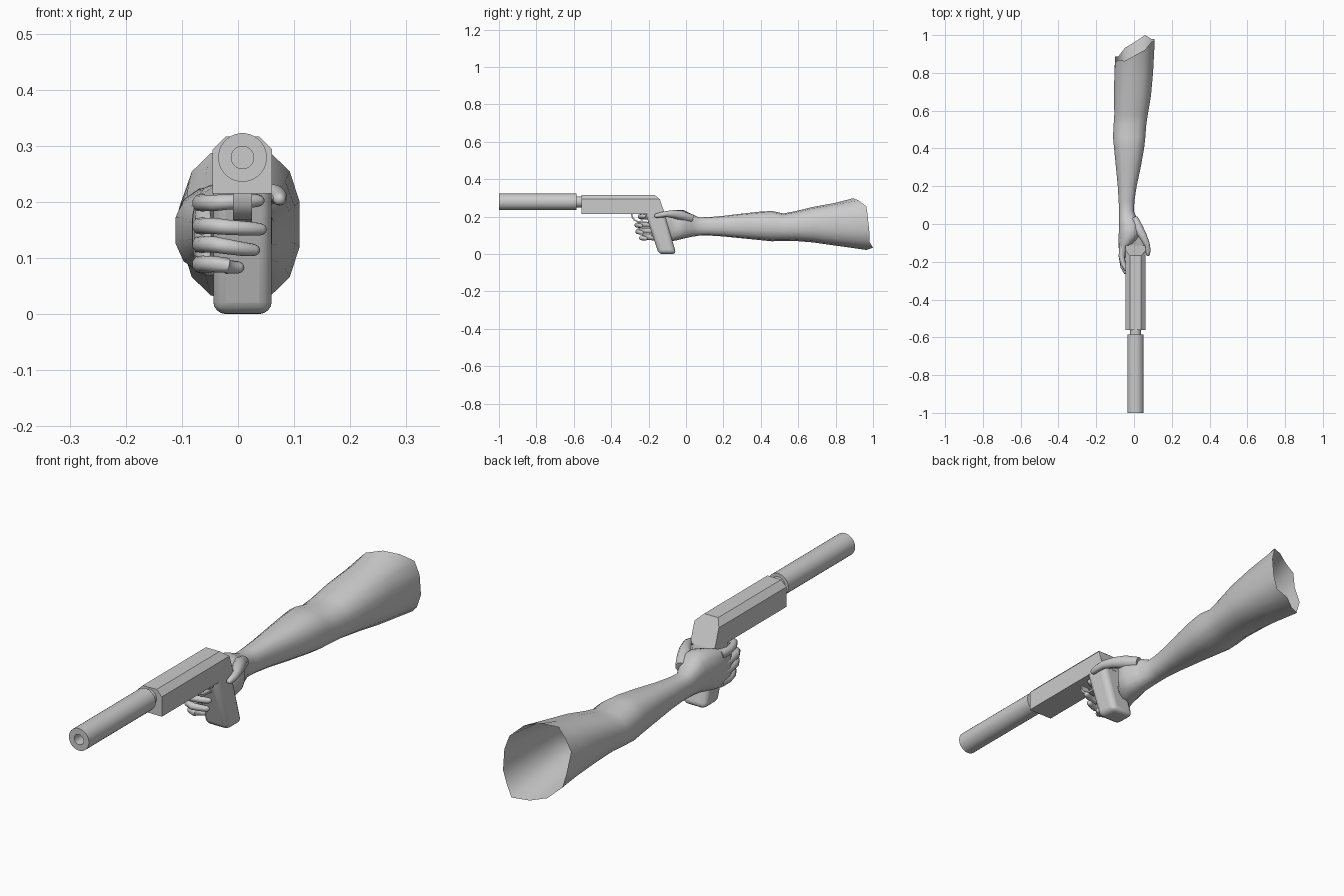
import bpy, bmesh, math
from mathutils import Vector

if "Cube" in bpy.data.objects:
    bpy.data.objects.remove(bpy.data.objects["Cube"])

GX = 0.008  # centre line of the gun


def finish(name, verts, faces, angle=35):
    me = bpy.data.meshes.new(name)
    me.from_pydata([tuple(v) for v in verts], [], faces)
    bm = bmesh.new()
    bm.from_mesh(me)
    bmesh.ops.recalc_face_normals(bm, faces=bm.faces)
    bm.to_mesh(me)
    bm.free()
    ob = bpy.data.objects.new(name, me)
    bpy.context.collection.objects.link(ob)
    bpy.ops.object.select_all(action='DESELECT')
    ob.select_set(True)
    bpy.context.view_layer.objects.active = ob
    bpy.ops.object.shade_smooth_by_angle(angle=math.radians(angle))
    return ob


def skin(rings, cap_start=True, cap_end=True):
    n = len(rings[0])
    verts = [v for r in rings for v in r]
    faces = [(i*n + j, i*n + (j+1) % n, (i+1)*n + (j+1) % n, (i+1)*n + j)
             for i in range(len(rings) - 1) for j in range(n)]
    if cap_start:
        faces.append(tuple(range(n)))
    if cap_end:
        faces.append(tuple(range(len(verts) - n, len(verts))))
    return verts, faces


def ellipse(c, side, up, a, b, n, power=1.0):
    def f(v):
        return math.copysign(abs(v) ** power, v)
    return [c + side * a * f(math.cos(t)) + up * b * f(math.sin(t))
            for t in (2 * math.pi * (k + .5) / n for k in range(n))]


def finger(name, pts):
    # pts: x, y, z, radius; rounded tip added at the end
    c = [Vector(p[:3]) for p in pts]
    r = [p[3] for p in pts]
    d = (c[-1] - c[-2]).normalized()
    c += [c[-1] + d * r[-1] * .6, c[-1] + d * r[-1] * .95]
    r += [r[-1] * .8, r[-1] * .4]
    rings = []
    for i, p in enumerate(c):
        t = (c[min(i+1, len(c)-1)] - c[max(i-1, 0)]).normalized()
        side = t.cross(Vector((0, 0, 1))).normalized()
        rings.append(ellipse(p, side, side.cross(t), r[i], r[i], 10))
    return finish(name, *skin(rings), angle=70)


# arm and palm: y, x min, x max, z min, z max
rows = [(.93, -.102, .112, .022, .298), (.80, -.106, .103, .045, .274),
        (.68, -.108, .092, .062, .252), (.58, -.106, .075, .070, .228),
        (.52, -.110, .066, .070, .217), (.46, -.113, .062, .068, .230),
        (.40, -.107, .055, .074, .227), (.30, -.097, .037, .084, .216),
        (.20, -.087, .015, .094, .204), (.12, -.082, .003, .099, .197),
        (.07, -.080, .000, .098, .196), (.03, -.080, .016, .092, .214),
        (-.01, -.080, .036, .083, .234), (-.05, -.082, .040, .073, .236),
        (-.085, -.083, .012, .068, .232), (-.12, -.082, -.028, .068, .220),
        (-.165, -.078, -.043, .072, .212), (-.185, -.070, -.048, .080, .206)]
X, Z = Vector((1, 0, 0)), Vector((0, 0, 1))
rings = [ellipse(Vector(((x0+x1)/2, y, (z0+z1)/2)), X, Z, (x1-x0)/2, (z1-z0)/2, 14, .82)
         for y, x0, x1, z0, z1 in rows]
# slanted open end of the arm
for v in rings[0]:
    v.y = min(1.0, .925 + .55 * v.x - .18 * (v.z - .16) + .012 * math.sin(60 * v.z))
rings[0][-1].y = rings[0][-2].y = 0.98
rings[0][-3].y = 1.0
finish("arm", *skin(rings, cap_start=False), angle=70)

# thumb
finger("thumb", [(.0, .03, .190, .022), (.022, -.02, .205, .027), (.048, -.065, .213, .022),
                 (.068, -.105, .214, .016), (.074, -.135, .209, .014), (.074, -.157, .205, .012)])

# fingers wrapped around the front of the grip: height, drop, reach, tip x
for name, z, drop, y, tip in [("index_finger", .198, -.004, -.245, .036),
                              ("middle_finger", .157, .006, -.262, .040),
                              ("ring_finger", .124, .010, -.258, .028),
                              ("little_finger", .089, .006, -.238, .000)]:
    finger(name, [(-.062, -.12, z, .018), (-.066, -.17, z, .016),
                  (-.058, y + .035, z, .0145), (-.042, y + .008, z, .0145),
                  (-.018, y, z - drop * .4, .0135), (tip - .02, y + .012, z - drop * .8, .0125),
                  (tip, y + .022, z - drop, .011)])

# gun body: chamfered section with a raked back
sec = [(-.053, .215, -.113), (-.053, .293, -.140), (-.030, .316, -.168),
       (.030, .316, -.168), (.053, .293, -.140), (.053, .215, -.113)]
finish("gun_body", *skin([[(GX + x, -.56, z) for x, z, y in sec],
                          [(GX + x, y, z) for x, z, y in sec]]), angle=20)

# grip: raked block with rounded edges
grip = finish("grip", *skin([[(GX + sx * .052, y, z) for sx, y in
                              ((-1, yf), (1, yf), (1, yb), (-1, yb))]
                             for z, yf, yb in ((.0, -.146, -.052), (.25, -.228, -.124))]))
bev = grip.modifiers.new("round", 'BEVEL')
bev.width, bev.segments = .022, 4

# trigger guard and trigger
path = [(-.290, .218), (-.288, .198), (-.276, .182), (-.255, .172), (-.20, .168)]
rings = []
for i, (y, z) in enumerate(path):
    a, b = path[max(i-1, 0)], path[min(i+1, len(path)-1)]
    t = Vector((b[0]-a[0], b[1]-a[1])).normalized()
    rings.append([(GX + sx * .017, y - t.y * s * .004, z + t.x * s * .004)
                  for sx, s in ((-1, -1), (1, -1), (1, 1), (-1, 1))])
finish("trigger_guard", *skin(rings))
finish("trigger", *skin([[(GX + sx * .008, y + dy, z) for sx, dy in
                          ((-1, -.006), (1, -.006), (1, .006), (-1, .006))]
                         for y, z in ((-.225, .22), (-.228, .20), (-.238, .178))]))

# silencer: turned profile with neck and bore
prof = [(.020, -.93), (.020, -1.0), (.0435, -1.0), (.0435, -.585), (.030, -.585), (.030, -.55)]
finish("silencer", *skin([ellipse(Vector((GX, y, .279)), X, Z, r, r, 32) for r, y in prof]))
